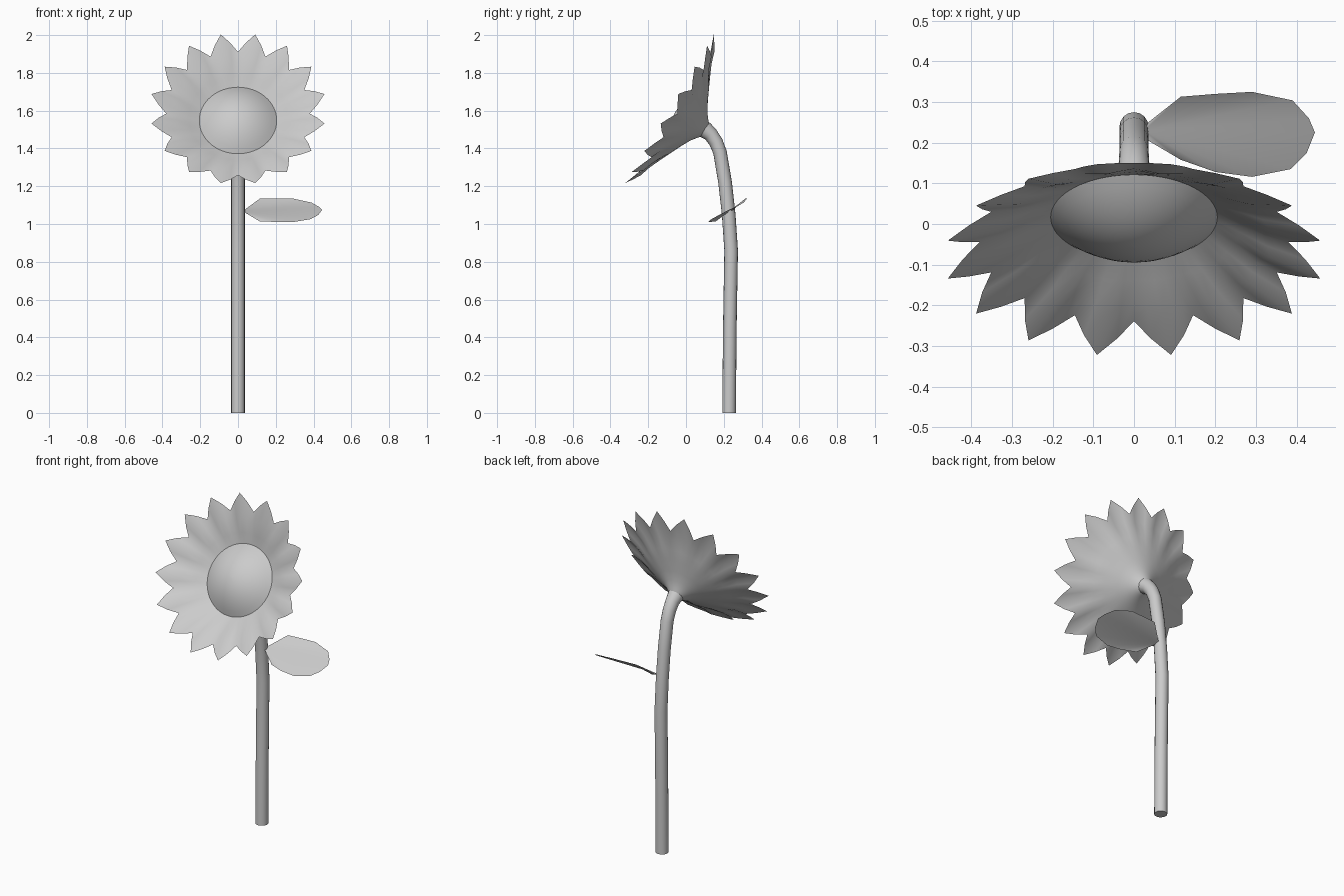
import bpy, math
from mathutils import Vector

if "Cube" in bpy.data.objects:
    bpy.data.objects.remove(bpy.data.objects["Cube"])

grey = bpy.data.materials.new("light grey")
grey.diffuse_color = (0.6, 0.6, 0.6, 1)
grey.use_nodes = True
grey.node_tree.nodes["Principled BSDF"].inputs["Base Color"].default_value = grey.diffuse_color

# Flower head frame: rim centre, in-plane up vector, facing vector
C = Vector((0, -0.0875, 1.61))
U = Vector((0, 0.512, 0.859))
N = Vector((0, -0.859, 0.512))


def head(r, a, d):
    return C + Vector((r * math.sin(a), 0, 0)) + U * (r * math.cos(a)) + N * d


def make(name, verts, faces, angle=180):
    me = bpy.data.meshes.new(name)
    me.from_pydata(verts, [], faces)
    me.validate()
    me.materials.append(grey)
    ob = bpy.data.objects.new(name, me)
    bpy.context.collection.objects.link(ob)
    bpy.ops.object.select_all(action='DESELECT')
    ob.select_set(True)
    bpy.context.view_layer.objects.active = ob
    bpy.ops.object.shade_smooth_by_angle(angle=math.radians(angle))
    return ob


def loft(name, rings, caps=(False, False), angle=180):
    """Skin equal-length closed rings of points into one object."""
    n = len(rings[0])
    verts = [p for ring in rings for p in ring]
    faces = []
    for i in range(len(rings) - 1):
        for j in range(n):
            k = (j + 1) % n
            faces.append((i * n + j, i * n + k, (i + 1) * n + k, (i + 1) * n + j))
    if caps[0]:
        faces.append(tuple(reversed(range(n))))
    if caps[1]:
        faces.append(tuple(range(len(verts) - n, len(verts))))
    return make(name, verts, faces, angle)


# Petal cup: 16 pointed petals, (tip radius, tip depth, valley radius, valley depth)
PETALS = 16
SEG = PETALS * 4
profile = [(0.04, -0.220, 0.04, -0.220), (0.06, -0.202, 0.06, -0.202),
           (0.09, -0.180, 0.09, -0.180), (0.14, -0.153, 0.14, -0.153),
           (0.205, -0.122, 0.205, -0.122), (0.26, -0.092, 0.26, -0.096),
           (0.34, -0.046, 0.32, -0.069), (0.467, 0.0, 0.38, -0.050)]
weights = [0, 0.5, 1, 0.5]
rings = []
for rt, dt, rv, dv in profile:
    ring = []
    for j in range(SEG):
        w = weights[j % 4]
        ring.append(head(rv + (rt - rv) * w, 2 * math.pi * j / SEG, dv + (dt - dv) * w))
    rings.append(ring)
loft("petals", rings)

# Domed seed disc, blending into the cup at its rim
R = 0.205
rings = []
for i in range(9):
    r = max(R * (1 - i / 8), 0.003)
    rings.append([head(r, 2 * math.pi * j / SEG, -0.121 + 0.086 * (1 - (r / R) ** 2))
                  for j in range(SEG)])
loft("seed_disc", rings, caps=(False, True))

# Bent stem: (y, z, radius)
path = [(0.228, 0, 0.036), (0.232, 0.45, 0.036), (0.239, 0.86, 0.036),
        (0.226, 1.05, 0.036), (0.207, 1.22, 0.036), (0.180, 1.38, 0.036),
        (0.158, 1.435, 0.037), (0.130, 1.475, 0.039), (0.097, 1.501, 0.046)]
rings = []
for i, (y, z, r) in enumerate(path):
    a, b = path[max(i - 1, 0)], path[min(i + 1, len(path) - 1)]
    t = Vector((0, b[0] - a[0], b[1] - a[1])).normalized()
    if i == 0:
        t = Vector((0, 0, 1))
    side = Vector((0, t.z, -t.y))
    rings.append([Vector((0, y, z)) + Vector((1, 0, 0)) * (r * math.cos(q)) + side * (r * math.sin(q))
                  for q in [2 * math.pi * j / 16 for j in range(16)]])
loft("stem", rings, caps=(True, True), angle=50)

# Single leaf: a fan of triangles from the stem to the leaf outline
outline = [(0.035, 0.205, 1.064), (0.115, 0.158, 1.014), (0.20, 0.128, 1.011),
           (0.29, 0.116, 1.010), (0.385, 0.135, 1.026), (0.425, 0.175, 1.048),
           (0.445, 0.225, 1.074), (0.430, 0.260, 1.090), (0.39, 0.304, 1.113),
           (0.29, 0.325, 1.135), (0.20, 0.320, 1.135), (0.115, 0.313, 1.134),
           (0.035, 0.250, 1.074)]
verts = [Vector((0.025, 0.230, 1.068))] + [Vector(p) for p in outline]
make("leaf", verts, [(0, i, i + 1) for i in range(1, len(outline))])
